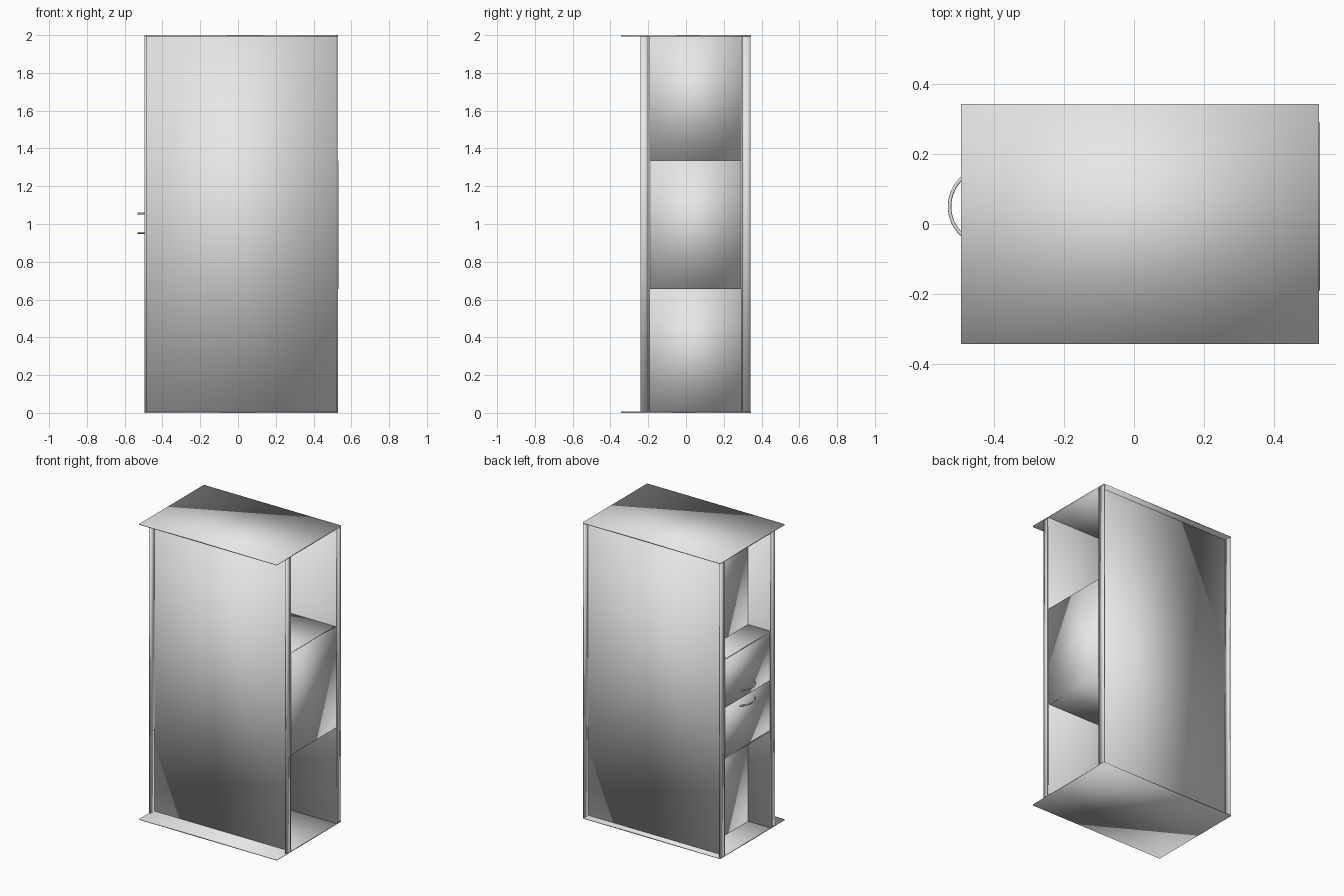
import bpy
import bmesh
import math
from mathutils import Vector

default = bpy.data.objects.get("Cube")
if default:
    bpy.data.objects.remove(default, do_unlink=True)

# Single plain finish
grey = bpy.data.materials.new("plain_grey")
grey.use_nodes = True
grey.diffuse_color = (0.8, 0.8, 0.8, 1)
grey.node_tree.nodes["Principled BSDF"].inputs["Base Color"].default_value = grey.diffuse_color


def box(name, x, y, z):
    """Softly shaded board spanning the given (low, high) ranges."""
    mesh = bpy.data.meshes.new(name)
    bm = bmesh.new()
    bmesh.ops.create_cube(bm, size=1)
    for v in bm.verts:
        v.co = Vector([(lo + hi) / 2 + c * (hi - lo) for c, (lo, hi) in zip(v.co, (x, y, z))])
    for f in bm.faces:
        f.smooth = True
    bm.to_mesh(mesh)
    bm.free()
    mesh.materials.append(grey)
    obj = bpy.data.objects.new(name, mesh)
    bpy.context.collection.objects.link(obj)
    return obj


def handle(name, z):
    """Bowed pull whose ends sink into the drawer front."""
    curve = bpy.data.curves.new(name, "CURVE")
    curve.dimensions = "3D"
    curve.bevel_depth = 0.005
    curve.bevel_resolution = 2
    curve.use_fill_caps = True
    spline = curve.splines.new("POLY")
    steps = 20
    spline.points.add(steps)
    for i, p in enumerate(spline.points):
        a = math.radians(-52 + 104 * i / steps)
        p.co = (-0.418 - 0.11 * math.cos(a), MID_Y + 0.11 * math.sin(a), z, 1)
    curve.materials.append(grey)
    obj = bpy.data.objects.new(name, curve)
    bpy.context.collection.objects.link(obj)


T = 0.01                       # board thickness
LEFT, RIGHT = -0.495, 0.53     # carcass ends in x
MID_Y = 0.05                   # centre of the storage space
INNER = (-0.19, 0.29)          # storage space in y
LOW, HIGH = 0.667, 1.337       # shelf heights
FULL_X = (LEFT, RIGHT)
FULL_Z = (0.008, 1.992)

# Top and bottom plates
box("bottom_plate", FULL_X, (-0.343, 0.343), (0, 0.008))
box("top_plate", FULL_X, (-0.343, 0.343), (1.992, 2))

# Large side panels, each with a pair of edge posts
for label, sign in (("front", -1), ("back", 1)):
    near, far, tip = (MID_Y + sign * d for d in (0.24, 0.25, 0.291))
    box(label + "_panel", FULL_X, sorted((near, far)), FULL_Z)
    for side, x in (("right", (LEFT, LEFT + T)), ("left", (RIGHT - T, RIGHT))):
        box(f"{label}_{side}_post", x, sorted((far, tip)), FULL_Z)

# Shelves and the dividers that back the open compartments
box("lower_shelf", FULL_X, INNER, (LOW - T, LOW))
box("upper_shelf", FULL_X, INNER, (HIGH - T, HIGH))
for label, z in (("lower", (0.008, LOW - T)), ("upper", (HIGH, 1.992))):
    box(label + "_divider", (-0.33, -0.32), INNER, z)

# Closed middle compartment: fixed panel on one end, two drawers on the other
box("middle_panel", (RIGHT - T, 0.533), INNER, (LOW - T, HIGH))
box("lower_drawer_front", (LEFT, LEFT + T), INNER, (LOW, 0.999))
box("upper_drawer_front", (LEFT, LEFT + T), INNER, (1.003, HIGH - T))
handle("lower_drawer_handle", 0.953)
handle("upper_drawer_handle", 1.055)
